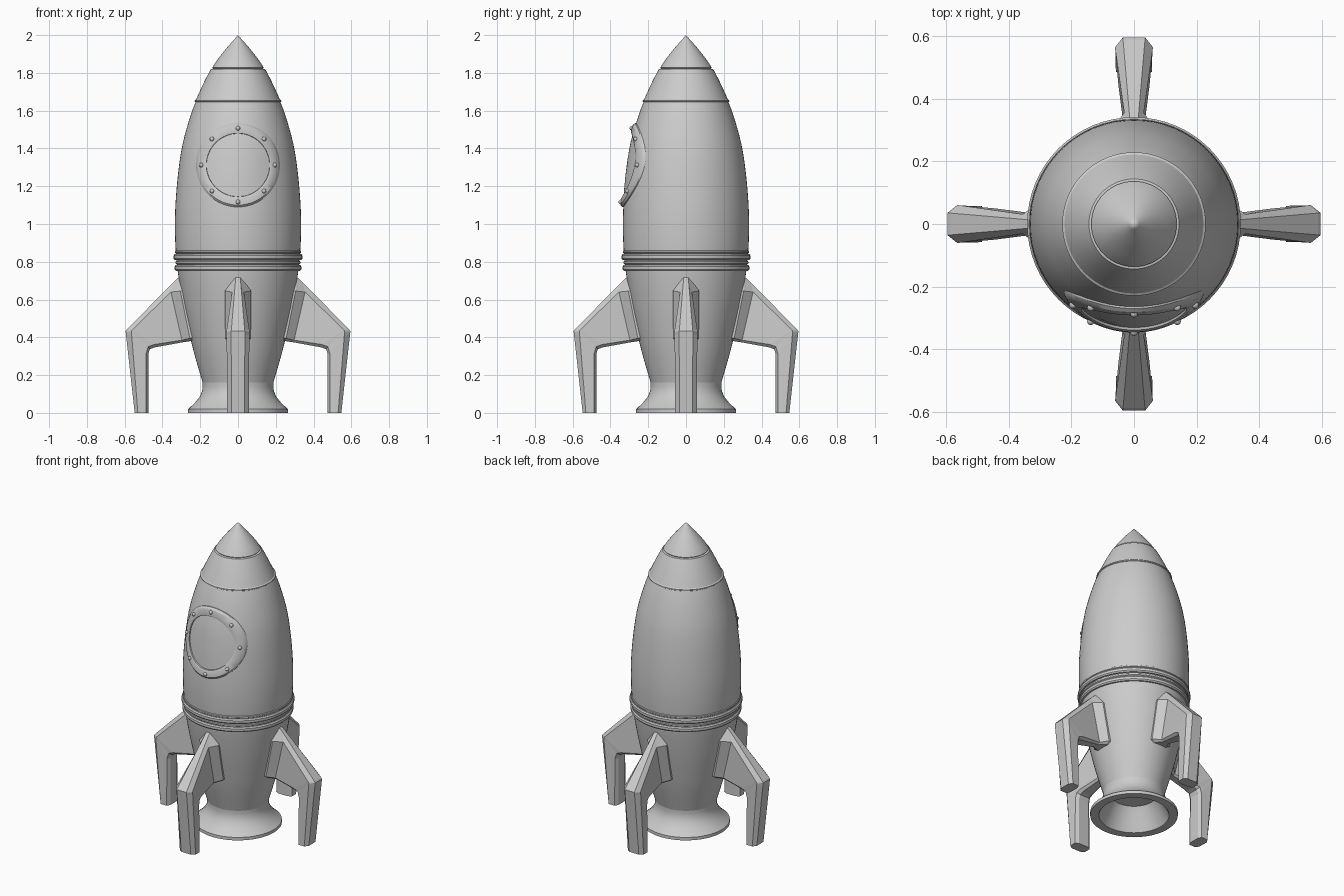
import bpy, bmesh
from math import sin, cos, pi, sqrt, radians
from mathutils import Matrix, Vector

if "Cube" in bpy.data.objects:
    bpy.data.objects.remove(bpy.data.objects["Cube"])

# hull outline (z, radius), interpolated smoothly
HULL = [(0.155, 0.186), (0.2, 0.199), (0.3, 0.228), (0.4, 0.253), (0.6, 0.295), (0.8, 0.325),
        (1.0, 0.334), (1.2, 0.324), (1.4, 0.298), (1.55, 0.259), (1.65, 0.223),
        (1.825, 0.138), (1.92, 0.07), (2.0, 0.0)]


def hull_r(z):
    n = len(HULL)
    i = max(j for j in range(n - 1) if HULL[j][0] <= z or j == 0)

    def slope(j):
        a, b = HULL[max(j - 1, 0)], HULL[min(j + 1, n - 1)]
        return (b[1] - a[1]) / (b[0] - a[0])
    (z0, r0), (z1, r1) = HULL[i], HULL[i + 1]
    h = z1 - z0
    t = (z - z0) / h
    return ((2*t**3 - 3*t*t + 1) * r0 + (t**3 - 2*t*t + t) * h * slope(i)
            + (3*t*t - 2*t**3) * r1 + (t**3 - t*t) * h * slope(i + 1))


def hull_span(z0, z1, n, off=0.0):
    zs = [z0 + (z1 - z0) * i / n for i in range(n + 1)]
    return [(max(hull_r(z) + off, 0.0), z) for z in zs]


def finish(name, bm, smooth=True):
    bmesh.ops.remove_doubles(bm, verts=bm.verts, dist=1e-5)
    bmesh.ops.recalc_face_normals(bm, faces=bm.faces)
    me = bpy.data.meshes.new(name)
    bm.to_mesh(me)
    bm.free()
    ob = bpy.data.objects.new(name, me)
    bpy.context.collection.objects.link(ob)
    if smooth:
        bpy.ops.object.select_all(action='DESELECT')
        ob.select_set(True)
        bpy.context.view_layer.objects.active = ob
        bpy.ops.object.shade_smooth_by_angle(angle=radians(30))
    return ob


def skin(bm, rows, wrap_rows=False):
    """Join rows of points (each a closed loop) with quads."""
    vs = [[bm.verts.new(p) for p in row] for row in rows]
    m, n = len(vs), len(vs[0])
    for i in range(m if wrap_rows else m - 1):
        a, b = vs[i], vs[(i + 1) % m]
        for j in range(n):
            k = (j + 1) % n
            bm.faces.new((a[j], a[k], b[k], b[j]))
    return vs


def lathe(name, prof, closed=False, seg=64):
    bm = bmesh.new()
    skin(bm, [[(r * cos(2*pi*j/seg), r * sin(2*pi*j/seg), z) for j in range(seg)]
              for r, z in prof], closed)
    return finish(name, bm)


# hull, nose cap and tip
lathe("hull", [(0, 0.155)] + hull_span(0.155, 1.65, 34) + [(0, 1.65)])
lathe("nose_cap", [(0, 1.643), (0.222, 1.643), (0.229, 1.648), (0.229, 1.655)]
      + hull_span(1.66, 1.82, 7, 0.003) + [(0.132, 1.823), (0, 1.823)])
lathe("nose_tip", [(0, 1.822), (0.131, 1.822)] + hull_span(1.828, 2.0, 9))

# raised bands round the waist
for i, (z, h, r) in enumerate([(0.768, 0.016, 0.335), (0.796, 0.010, 0.331),
                               (0.825, 0.016, 0.341), (0.852, 0.008, 0.334)]):
    lathe(f"waist_band_{i + 1}", [(0.30, z - h), (r - 0.006, z - h), (r, z - h * 0.5),
                                  (r, z + h * 0.5), (r - 0.006, z + h), (0.30, z + h)], True)

# flared, hollow nozzle
lathe("nozzle", [(0, 0.17), (0.188, 0.165), (0.187, 0.14), (0.190, 0.115), (0.203, 0.085),
                 (0.227, 0.055), (0.258, 0.025), (0.265, 0.02), (0.265, 0.0), (0.212, 0.0),
                 (0.185, 0.05), (0.16, 0.10), (0.135, 0.14), (0, 0.155)])

# fins: sections from root to foot, each (outer, outer wide, inner wide, inner) as (r, z, half width)
SECTIONS = [
    [(0.25, 0.73, 0.012), (0.25, 0.645, 0.07), (0.21, 0.40, 0.07), (0.21, 0.382, 0.045)],
    [(0.309, 0.722, 0.012), (0.305, 0.645, 0.07), (0.255, 0.395, 0.07), (0.252, 0.38, 0.045)],
    [(0.342, 0.692, 0.014), (0.355, 0.640, 0.031), (0.297, 0.385, 0.031), (0.297, 0.373, 0.020)],
    [(0.588, 0.442, 0.035), (0.560, 0.440, 0.060), (0.445, 0.362, 0.050), (0.440, 0.347, 0.033)],
    [(0.595, 0.433, 0.036), (0.565, 0.430, 0.060), (0.476, 0.350, 0.052), (0.466, 0.338, 0.034)],
    [(0.593, 0.415, 0.036), (0.563, 0.412, 0.060), (0.487, 0.312, 0.054), (0.475, 0.312, 0.034)],
    [(0.547, 0.0, 0.035), (0.530, 0.0, 0.058), (0.486, 0.0, 0.058), (0.474, 0.0, 0.035)],
]
for i, side in enumerate(("right", "back", "left", "front")):
    bm = bmesh.new()
    rows = [[(r, w, z) for r, z, w in s] + [(r, -w, z) for r, z, w in reversed(s)]
            for s in SECTIONS]
    vs = skin(bm, rows)
    bm.faces.new(vs[0])
    bm.faces.new(vs[-1])
    bm.transform(Matrix.Rotation(i * pi / 2, 4, 'Z'))
    finish(f"{side}_fin", bm, smooth=False)

# porthole, wrapped onto the hull's front
PZ = 1.312


def on_hull(rad, ang, off):
    x, z = rad * cos(ang), PZ + rad * sin(ang)
    return Vector((x, -sqrt(hull_r(z) ** 2 - x * x) - off, z))


def wrapped(name, prof, closed=False, seg=64):
    bm = bmesh.new()
    skin(bm, [[on_hull(r, 2*pi*j/seg, o) for j in range(seg)] for r, o in prof], closed)
    return finish(name, bm)


wrapped("porthole_frame", [(0.222, -0.012), (0.222, 0.006), (0.212, 0.015), (0.178, 0.015),
                           (0.168, 0.010), (0.165, -0.012)], True)
wrapped("porthole_glass", [(0.166, 0.002), (0.12, 0.002), (0.08, 0.002), (0.04, 0.002), (0, 0.002)])

# frame rivets
for i in range(8):
    bm = bmesh.new()
    bmesh.ops.create_uvsphere(bm, u_segments=12, v_segments=8, radius=0.012,
                              matrix=Matrix.Translation(on_hull(0.195, i * pi / 4, 0.015)))
    finish(f"porthole_rivet_{i + 1}", bm)
